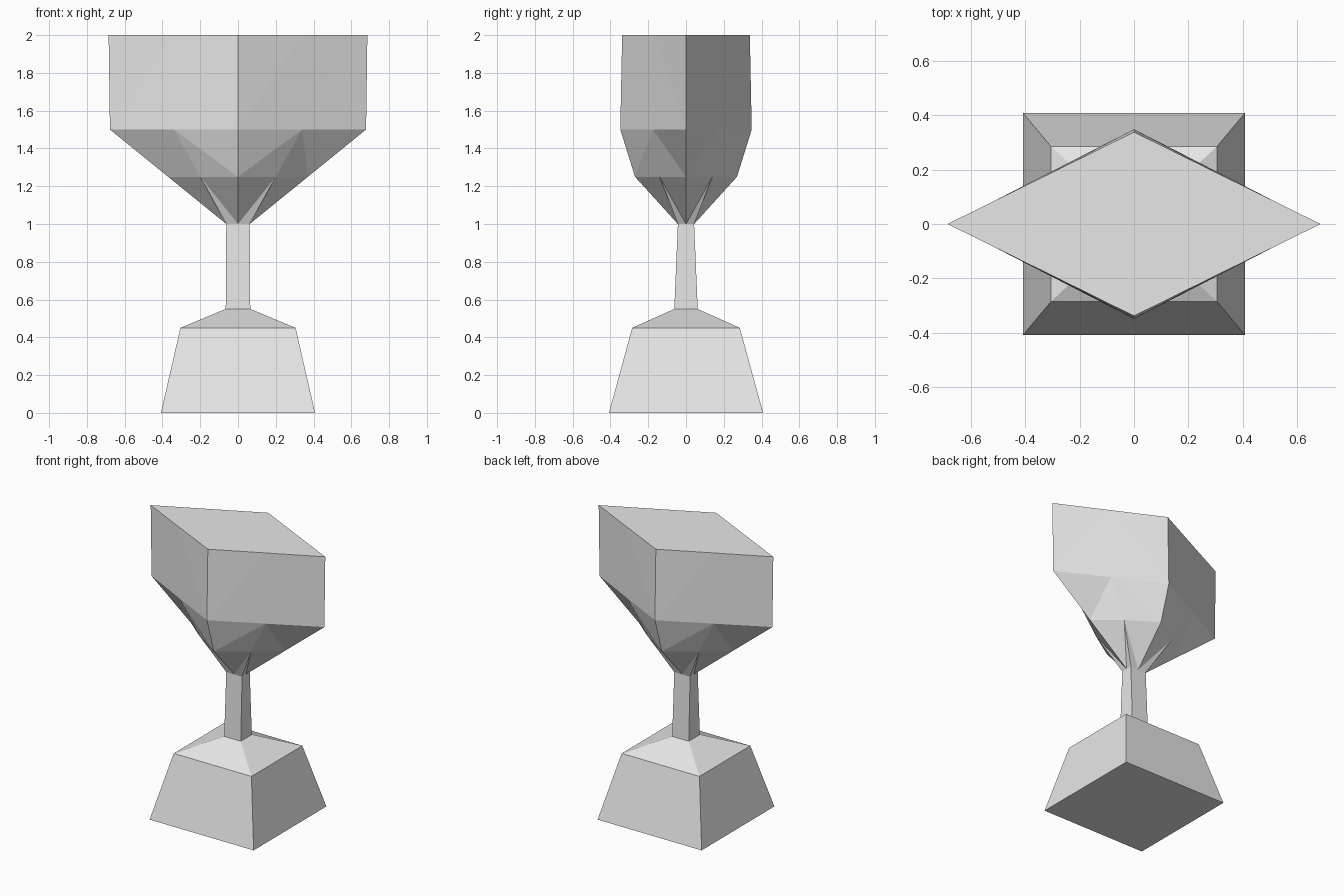
import bpy

cube = bpy.data.objects.get("Cube")
if cube:
    bpy.data.objects.remove(cube, do_unlink=True)

grey = bpy.data.materials.new("light grey")
grey.use_nodes = True
colour = (0.8, 0.8, 0.8, 1)
grey.diffuse_color = colour
grey.node_tree.nodes["Principled BSDF"].inputs["Base Color"].default_value = colour


def rectangle(x, y, z):
    return [(x, -y, z), (x, y, z), (-x, y, z), (-x, -y, z)]


def ring(front, middle, side, z):
    """Eight points around, from three points of one quarter."""
    (fx, fy), (mx, my), (sx, sy) = front, middle, side
    return [(fx, -fy, z), (mx, -my, z), (sx, sy, z), (mx, my, z),
            (fx, fy, z), (-mx, my, z), (-sx, sy, z), (-mx, -my, z)]


def loft(name, rings, cap_bottom=False, cap_top=False, fan=False):
    """Skin stacked rings; fan splits each quad from the upper odd point."""
    n = len(rings[0])
    verts = [p for r in rings for p in r]
    faces = []
    for k in range(len(rings) - 1):
        for i in range(n):
            j = (i + 1) % n
            a, b = k * n + i, k * n + j
            c, d = b + n, a + n
            if not fan:
                faces.append((a, b, c, d))
            elif i % 2:
                faces += [(a, b, d), (b, c, d)]
            else:
                faces += [(a, b, c), (a, c, d)]
    if cap_bottom:
        faces.append(tuple(reversed(range(n))))
    if cap_top:
        faces.append(tuple(range(len(verts) - n, len(verts))))
    mesh = bpy.data.meshes.new(name)
    mesh.from_pydata(verts, [], faces)
    mesh.materials.append(grey)
    obj = bpy.data.objects.new(name, mesh)
    bpy.context.collection.objects.link(obj)
    return obj


# Square tapered base with sloping shoulders
loft("base", [rectangle(0.408, 0.408, 0), rectangle(0.305, 0.285, 0.45),
              rectangle(0.065, 0.062, 0.55)], cap_bottom=True)

# Slim stem
loft("stem", [rectangle(0.065, 0.062, 0.55), rectangle(0.062, 0.043, 1)])

# Faceted bowl, turning from the stem's rectangle into a wide diamond
loft("bowl", [ring((0, 0.043), (0.062, 0.043), (0.062, 0), 1),
              ring((0, 0.27), (0.2, 0.14), (0.37, 0), 1.25),
              ring((0, 0.348), (0.34, 0.174), (0.678, 0), 1.5),
              ring((0, 0.338), (0.342, 0.169), (0.685, 0), 2)],
     cap_top=True, fan=True)
